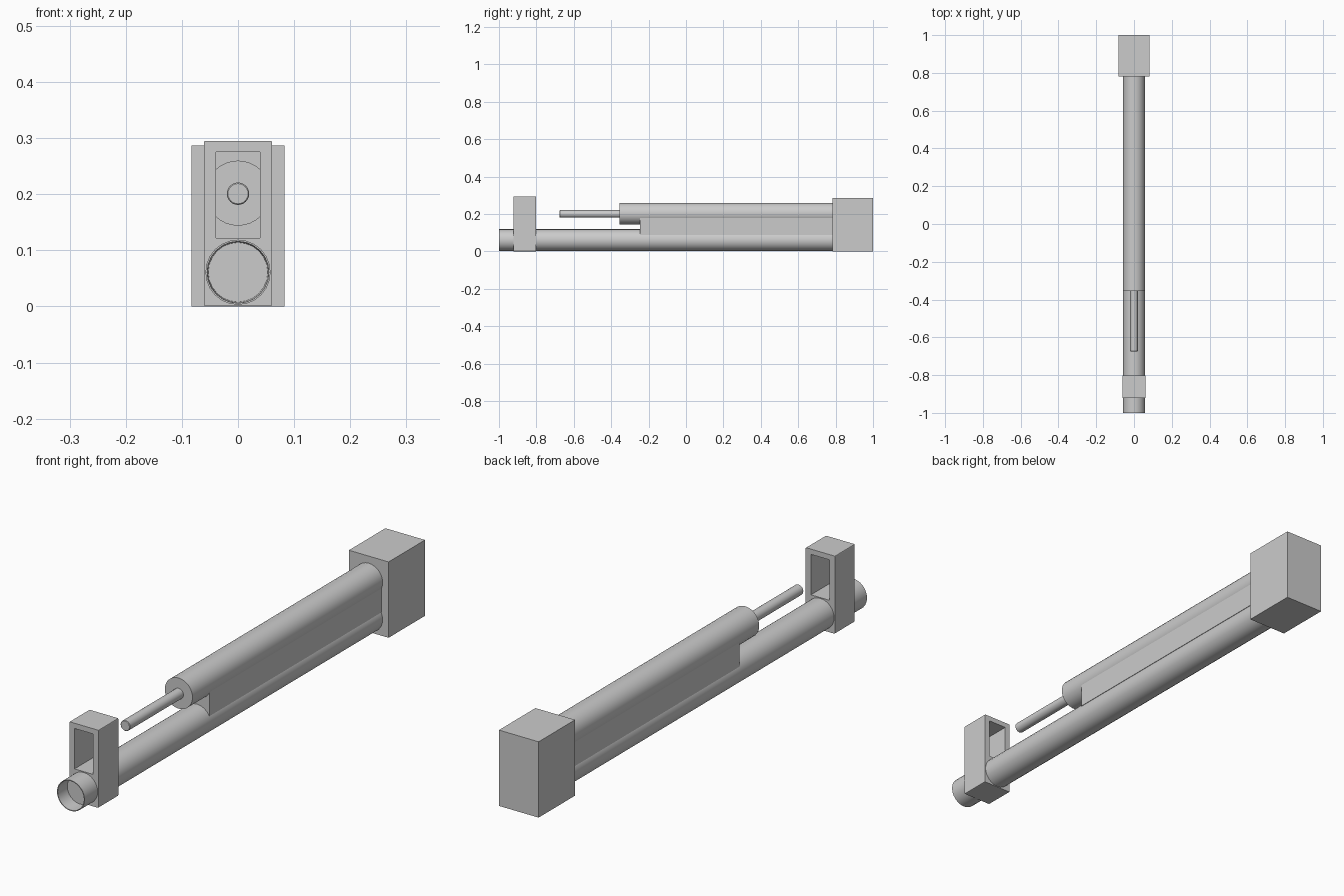
import bpy, bmesh, math

if "Cube" in bpy.data.objects:
    bpy.data.objects.remove(bpy.data.objects["Cube"])


def finish(name, bm, smooth=True):
    bmesh.ops.recalc_face_normals(bm, faces=bm.faces)
    me = bpy.data.meshes.new(name)
    bm.to_mesh(me)
    bm.free()
    ob = bpy.data.objects.new(name, me)
    bpy.context.collection.objects.link(ob)
    if smooth:
        bpy.ops.object.select_all(action='DESELECT')
        ob.select_set(True)
        bpy.context.view_layer.objects.active = ob
        bpy.ops.object.shade_smooth_by_angle(angle=math.radians(35))
    return ob


def lathe_y(name, profile, zc, sides):
    """Revolve (y, radius) points about a line parallel to y; ends are capped."""
    bm = bmesh.new()
    rings = []
    for y, r in profile:
        rings.append([bm.verts.new((r * math.cos(a), y, zc + r * math.sin(a)))
                      for a in (2 * math.pi * i / sides for i in range(sides))])
    for a, b in zip(rings, rings[1:]):
        for i in range(sides):
            j = (i + 1) % sides
            bm.faces.new((a[i], a[j], b[j], b[i]))
    bm.faces.new(rings[0])
    bm.faces.new(rings[-1])
    return finish(name, bm)


def box(name, hx, y0, y1, z0, z1, bevel=0.0):
    bm = bmesh.new()
    bmesh.ops.create_cube(bm, size=1)
    for v in bm.verts:
        v.co = (v.co.x * 2 * hx, y0 + (v.co.y + .5) * (y1 - y0),
                z0 + (v.co.z + .5) * (z1 - z0))
    if bevel:
        edges = [e for e in bm.edges
                 if abs(e.verts[0].co.y - e.verts[1].co.y) > 1e-4]
        bmesh.ops.bevel(bm, geom=edges, offset=bevel, segments=2,
                        profile=0.5, affect='EDGES')
    return finish(name, bm, smooth=False)


# Long lower tube with a recessed open front end
lathe_y("lower_tube", [(-0.945, 0.053), (-1.0, 0.055), (-1.0, 0.058), (0.80, 0.058)], 0.061, 24)

# Upper cylinder and its thin rod
lathe_y("upper_cylinder", [(-0.355, 0.058), (0.80, 0.058)], 0.202, 32)
lathe_y("rod", [(-0.675, 0.018), (-0.673, 0.020), (-0.34, 0.020)], 0.201, 24)

# Web joining the two tubes
box("web", 0.053, -0.245, 0.80, 0.088, 0.182)

# Rear block
box("rear_block", 0.083, 0.782, 1.0, 0.0, 0.287)

# Front bracket with a window through it
bracket = box("front_bracket", 0.061, -0.922, -0.803, 0.001, 0.295, bevel=0.003)
cutter = box("window_cutter", 0.039, -1.0, -0.7, 0.122, 0.275)
cutter.hide_render = True
cutter.hide_set(True)
cut = bracket.modifiers.new("window", 'BOOLEAN')
cut.operation = 'DIFFERENCE'
cut.solver = 'EXACT'
cut.object = cutter
